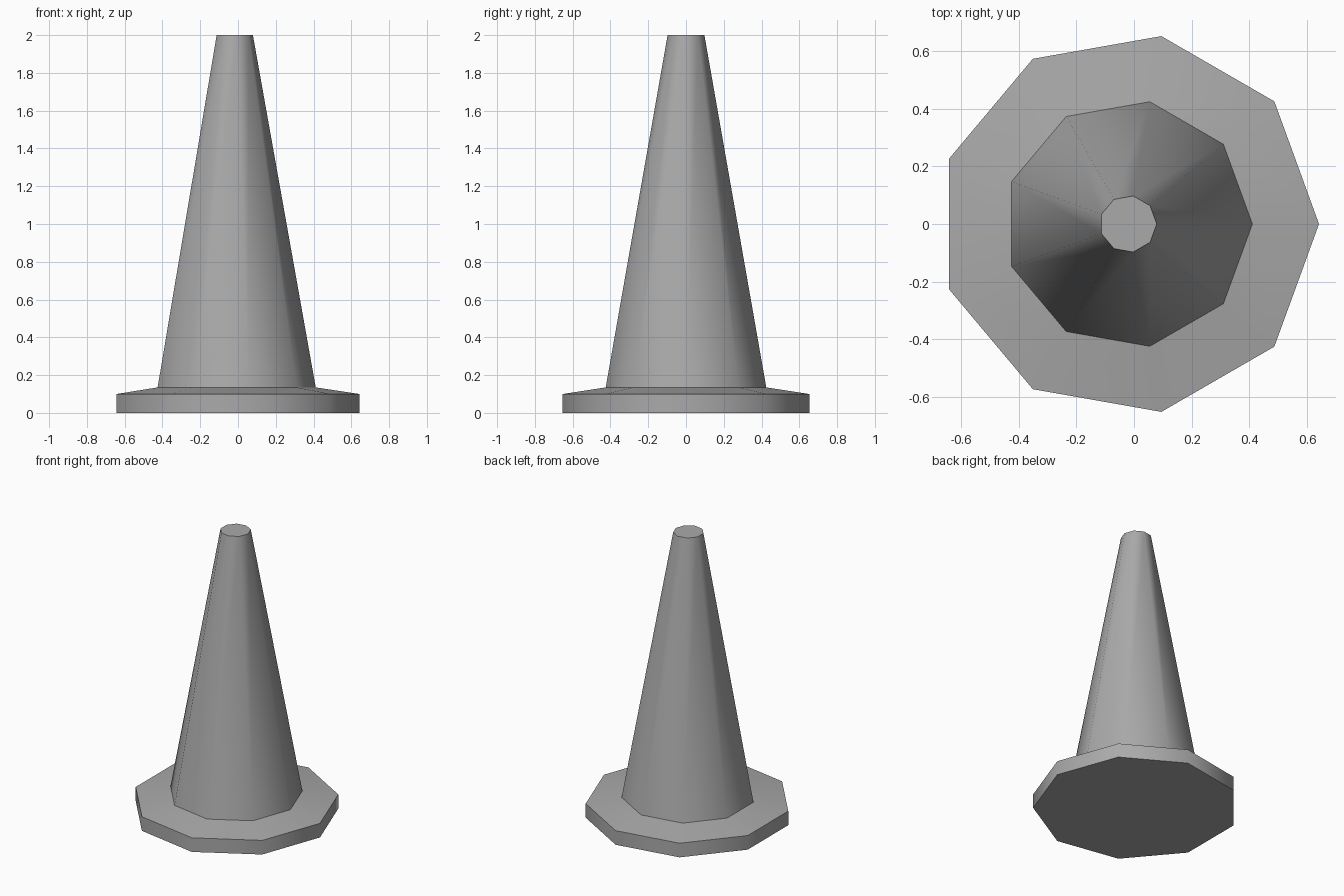
import bpy
import bmesh
import math

SIDES = 9
CENTRE_X = -0.02

if "Cube" in bpy.data.objects:
    bpy.data.objects.remove(bpy.data.objects["Cube"], do_unlink=True)

grey = bpy.data.materials.new("plain grey")
grey.use_nodes = True
colour = (0.4, 0.4, 0.4, 1)
grey.diffuse_color = colour
grey.node_tree.nodes["Principled BSDF"].inputs["Base Color"].default_value = colour


def ring(bm, radius, z):
    """Nine-sided ring of vertices with one corner pointing along +x."""
    step = math.tau / SIDES
    return [bm.verts.new((CENTRE_X + radius * math.cos(i * step),
                          radius * math.sin(i * step), z)) for i in range(SIDES)]


# Profile of radius and height: foot slab, sloping collar, tapered cone
profile = [(0.663, 0), (0.663, 0.1), (0.4315, 0.135), (0.099, 2)]

bm = bmesh.new()
rings = [ring(bm, radius, z) for radius, z in profile]
for low, high in zip(rings, rings[1:]):
    for i in range(SIDES):
        j = (i + 1) % SIDES
        bm.faces.new((low[i], low[j], high[j], high[i]))

# Flat underside and flat tip
bm.faces.new(list(reversed(rings[0])))
bm.faces.new(rings[-1])

mesh = bpy.data.meshes.new("traffic_cone")
bm.to_mesh(mesh)
bm.free()
mesh.materials.append(grey)
cone = bpy.data.objects.new("traffic_cone", mesh)
bpy.context.collection.objects.link(cone)

# Smooth round the sides, sharp at the rims
bpy.ops.object.select_all(action="DESELECT")
cone.select_set(True)
bpy.context.view_layer.objects.active = cone
bpy.ops.object.shade_smooth_by_angle(angle=math.radians(50))
